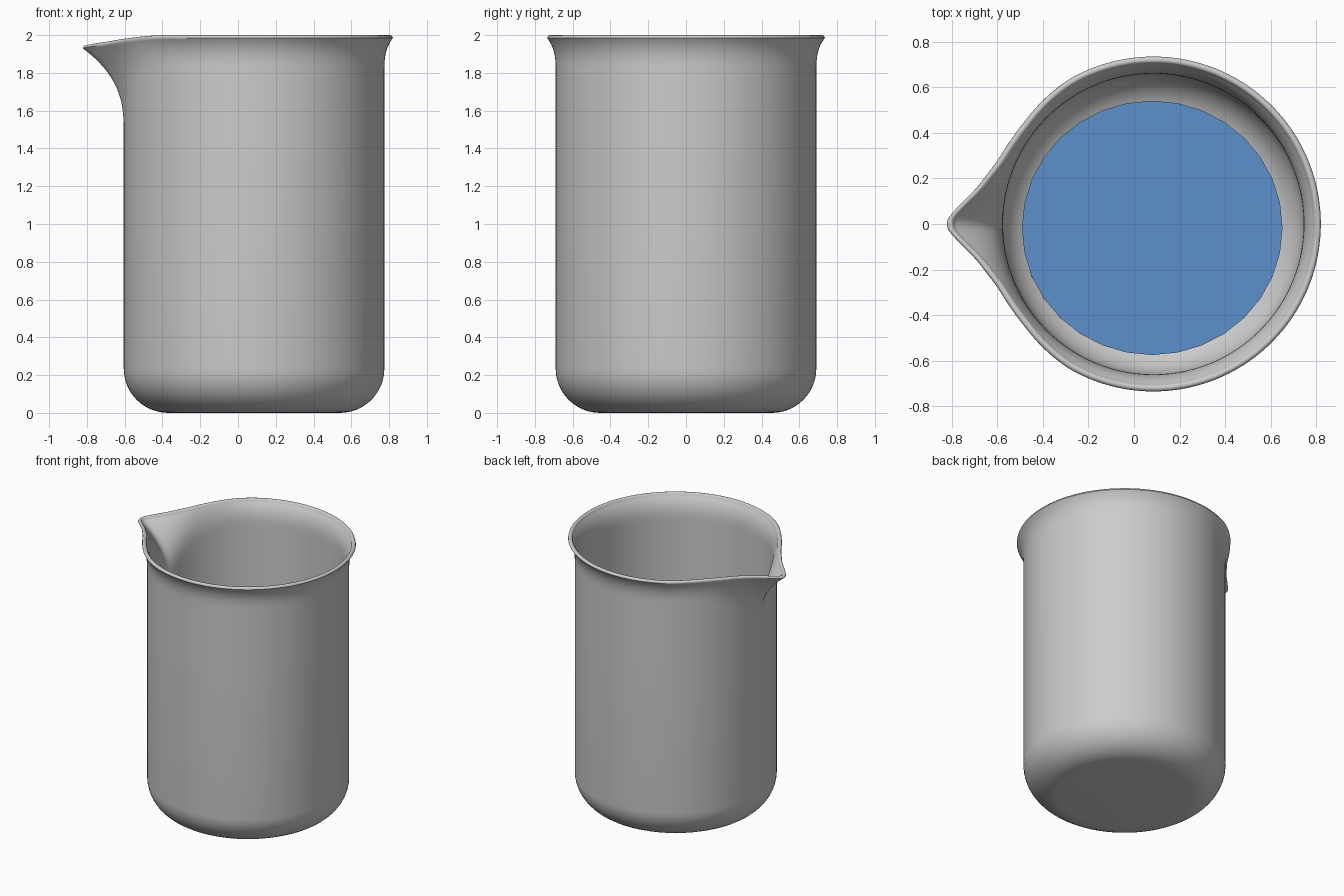
import bpy, bmesh, math

if "Cube" in bpy.data.objects:
    bpy.data.objects.remove(bpy.data.objects["Cube"])

CX, R, T = 0.085, 0.69, 0.03      # centre, wall radius, glass thickness
N = 240

# angle from spout (degrees), rim radius, spout weight
RIM = [(0, .907, 1.0), (1.5, .902, .97), (3, .886, .9), (6, .849, .77), (11, .797, .6),
       (17, .760, .42), (23, .737, .3), (36, .723, .1), (49, .728, 0), (62, .735, 0), (180, .735, 0)]


def sample(a, k):
    """Smooth interpolation of the rim table."""
    def slope(i):
        if i == 0 or i >= len(RIM) - 2:
            return 0.0
        return (RIM[i + 1][k] - RIM[i - 1][k]) / (RIM[i + 1][0] - RIM[i - 1][0])
    for i in range(len(RIM) - 1):
        if a <= RIM[i + 1][0] + 1e-6:
            break
    h = RIM[i + 1][0] - RIM[i][0]
    t = (a - RIM[i][0]) / h
    return ((2*t**3 - 3*t*t + 1) * RIM[i][k] + (t**3 - 2*t*t + t) * h * slope(i)
            + (3*t*t - 2*t**3) * RIM[i + 1][k] + (t**3 - t*t) * h * slope(i + 1))


def profile(a):
    """Closed wall section (radius, height) at angle a from the spout."""
    rim, w = sample(a, 1), sample(a, 2)
    top = 2.0 - 0.055 * w
    depth = 0.17 + 0.28 * w

    def corner(r_out, z0, rad):
        return [(r_out - rad + rad * math.sin(q), z0 + rad - rad * math.cos(q))
                for q in (math.pi / 2 * j / 12 for j in range(13))]

    def flare(r_out):
        pts = []
        for j in range(25):
            s = 1 - (1 - j / 24) ** 1.3
            z = 1.4 + (top - 0.015 - 1.4) * s
            t = min(1, (top - 0.015 - z) / depth)
            pts.append((r_out + (rim - R) * (1 - t) ** 2.8, z))
        return pts

    outer = corner(R, 0, 0.235) + flare(R)
    inner = corner(R - T, T, 0.205) + flare(R - T)
    lip = [(rim - T / 2 + T / 2 * math.cos(q), top - 0.015 + 0.015 * math.sin(q))
           for q in (math.pi * j / 6 for j in range(1, 6))]
    return outer + lip + inner[::-1]


def finish(bm, name):
    bmesh.ops.recalc_face_normals(bm, faces=bm.faces)
    me = bpy.data.meshes.new(name)
    bm.to_mesh(me)
    bm.free()
    ob = bpy.data.objects.new(name, me)
    bpy.context.collection.objects.link(ob)
    return ob


# Beaker: sweep the section round the centre, the spout points to -x
bm = bmesh.new()
cols = []
for i in range(N):
    ang = 360 * i / N
    th = math.radians(ang) + math.pi
    cols.append([bm.verts.new((CX + r * math.cos(th), r * math.sin(th), z))
                 for r, z in profile(min(ang, 360 - ang))])
for i in range(N):
    a, b = cols[i], cols[(i + 1) % N]
    for j in range(len(a) - 1):
        bm.faces.new((a[j], b[j], b[j + 1], a[j + 1]))
bm.faces.new([c[0] for c in cols])
bm.faces.new([c[-1] for c in cols])
beaker = finish(bm, "beaker")
bpy.context.view_layer.objects.active = beaker
beaker.select_set(True)
bpy.ops.object.shade_smooth_by_angle(angle=math.radians(50))

# Liquid: flat 32-sided disc low inside the beaker
bm = bmesh.new()
bmesh.ops.create_circle(bm, cap_ends=True, segments=32, radius=1)
liquid = finish(bm, "liquid_surface")
liquid.location = (0.08, -0.017, 0.1)
liquid.scale = (0.572, 0.558, 1)
mat = bpy.data.materials.new("blue_liquid")
mat.diffuse_color = (0.105, 0.28, 0.6, 1)
mat.use_nodes = True
mat.node_tree.nodes["Principled BSDF"].inputs["Base Color"].default_value = mat.diffuse_color
liquid.data.materials.append(mat)
